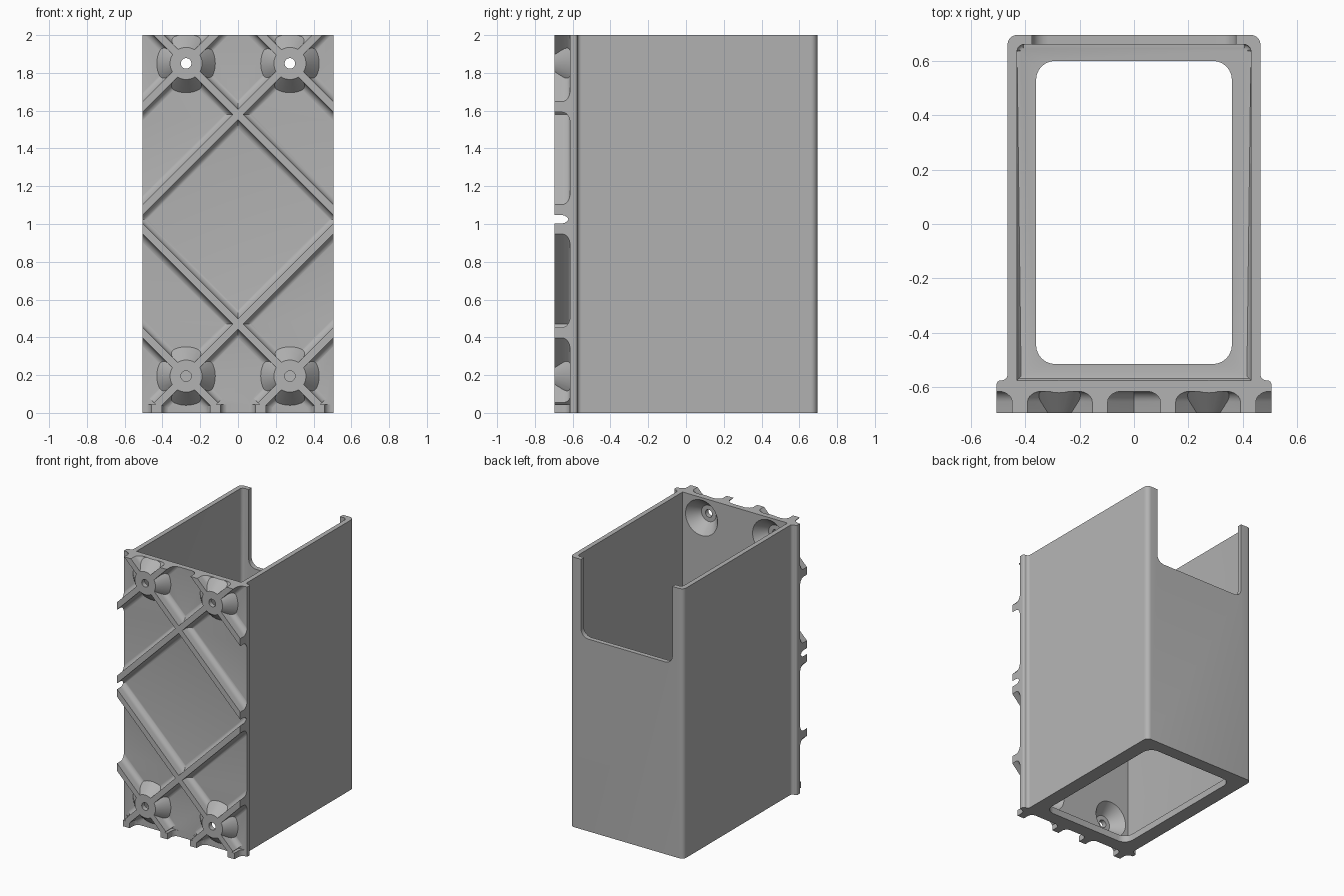
import bpy, bmesh, math
from mathutils import Vector, Matrix

cube = bpy.data.objects.get("Cube")
if cube:
    bpy.data.objects.remove(cube, do_unlink=True)

W, H = 0.505, 2.0             # half width of front plate, total height
PLATE, RIDGE = -0.615, -0.695  # plate face and rib crest

grey = bpy.data.materials.new("plain grey")
grey.use_nodes = True
grey.diffuse_color = (0.45, 0.45, 0.45, 1)
grey.node_tree.nodes["Principled BSDF"].inputs["Base Color"].default_value = grey.diffuse_color


def fillet(corners, steps=6):
    """Round each (x, y, radius) corner of an outline."""
    out = []
    for i, (x, y, r) in enumerate(corners):
        p = Vector((x, y))
        if r == 0:
            out.append(p)
            continue
        a = (Vector(corners[i - 1][:2]) - p).normalized()
        b = (Vector(corners[(i + 1) % len(corners)][:2]) - p).normalized()
        half = a.angle(b) / 2
        centre = p + (a + b).normalized() * r / math.sin(half)
        start = p + a * r / math.tan(half) - centre
        end = p + b * r / math.tan(half) - centre
        for k in range(steps + 1):
            t = k / steps
            sweep = math.pi - 2 * half
            arc = (start * math.sin((1 - t) * sweep) + end * math.sin(t * sweep)) / math.sin(sweep)
            out.append(centre + arc)
    return out


def rounded_rect(x0, x1, y0, y1, r0, r1):
    return fillet([(x0, y0, r0), (x1, y0, r0), (x1, y1, r1), (x0, y1, r1)])


def prism(bm, outline, place, lo, hi):
    """Extrude an outline from lo to hi, with place(u, v, w) giving the position."""
    low = [bm.verts.new(place(p.x, p.y, lo)) for p in outline]
    high = [bm.verts.new(place(p.x, p.y, hi)) for p in outline]
    bm.faces.new(low)
    bm.faces.new(high)
    for i in range(len(low)):
        bm.faces.new((low[i - 1], low[i], high[i], high[i - 1]))


def cone(bm, x, z, r_in, y_in, r_out, y_out):
    """Cone along y, wide end towards the inside."""
    m = Matrix.Translation((x, (y_in + y_out) / 2, z)) @ Matrix.Rotation(math.pi / 2, 4, 'X')
    bmesh.ops.create_cone(bm, cap_ends=True, segments=48, radius1=r_in, radius2=r_out,
                          depth=y_in - y_out, matrix=m)


def clip(bm):
    """Trim to the outline of the front plate and close the cuts."""
    for co, no in (((W, 0, 0), (1, 0, 0)), ((-W, 0, 0), (-1, 0, 0)),
                   ((0, 0, H), (0, 0, 1)), ((0, 0, 0), (0, 0, -1))):
        bmesh.ops.bisect_plane(bm, geom=bm.verts[:] + bm.edges[:] + bm.faces[:],
                               plane_co=co, plane_no=no, clear_outer=True)
        edges = [e for e in bm.edges if e.is_boundary]
        if edges:
            bmesh.ops.holes_fill(bm, edges=edges, sides=0)


def finish(bm, name):
    bmesh.ops.recalc_face_normals(bm, faces=bm.faces[:])
    mesh = bpy.data.meshes.new(name)
    bm.to_mesh(mesh)
    bm.free()
    ob = bpy.data.objects.new(name, mesh)
    bpy.context.collection.objects.link(ob)
    mesh.materials.append(grey)
    return ob


def combine(target, other, operation):
    mod = target.modifiers.new(operation.lower(), 'BOOLEAN')
    mod.operation, mod.object, mod.solver, mod.use_self = operation, other, 'EXACT', True
    bpy.context.view_layer.objects.active = target
    bpy.ops.object.modifier_apply(modifier=mod.name)
    bpy.data.objects.remove(other, do_unlink=True)


def upright(u, v, w):
    return Vector((u, v, w))


def facing(u, v, w):
    return Vector((u, w, v))


# Box shell with the wider front plate
bm = bmesh.new()
half = [(W, PLATE, 0), (W, -0.575, 0.015), (0.465, -0.575, 0.022), (0.465, 0.695, 0.035)]
prism(bm, fillet(half + [(-x, y, r) for x, y, r in reversed(half)]), upright, 0, H)
body = finish(bm, "box_holder")

# Cavity, with a small slope where wall meets floor
bm = bmesh.new()
prism(bm, rounded_rect(-0.43, 0.43, -0.575, 0.66, 0, 0.025), upright, 0.05, H + 0.1)
floor_edges = [e for e in bm.edges if all(v.co.z < 0.1 for v in e.verts)]
bmesh.ops.bevel(bm, geom=floor_edges, offset=0.015, segments=3, profile=0.5, affect='EDGES')
combine(body, finish(bm, "cavity_cutter"), 'DIFFERENCE')

# Floor opening
bm = bmesh.new()
prism(bm, rounded_rect(-0.36, 0.36, -0.515, 0.6, 0.07, 0.07), upright, -0.1, 0.3)
combine(body, finish(bm, "floor_cutter"), 'DIFFERENCE')

# Notch in the back wall
bm = bmesh.new()
prism(bm, rounded_rect(-0.375, 0.375, 1.425, H + 0.2, 0.06, 0), facing, 0.5, 0.9)
combine(body, finish(bm, "notch_cutter"), 'DIFFERENCE')

# Diagonal ribs with flared feet, mirrored left to right
ribs = [((0.65, 0.93), (-0.55, 2.13)), ((0.65, 1.475), (0.0, 2.125)),
        ((0.65, 1.12), (-0.43, 0.04)), ((0.65, 0.57), (0.12, 0.04)),
        ((0.43, 0.045), (0.43, -0.1)), ((0.12, 0.045), (0.12, -0.1))]
for a, b in ribs:
    for side in (1, -1):
        start, end = Vector((a[0] * side, a[1])), Vector((b[0] * side, b[1]))
        along = (end - start).normalized()
        across = Vector((-along.y, along.x))
        top = 0.028 if a[0] == b[0] else 0.02
        foot = top + 0.041
        section = [(foot, -0.02, 0), (foot, -0.001, 0), (top, -0.001, 0.04), (top, PLATE - RIDGE, 0)]
        section += [(-u, v, r) for u, v, r in reversed(section)]

        def place(u, v, w):
            p = start + along * w + across * u
            return Vector((p.x, PLATE - v, p.y))

        bm = bmesh.new()
        prism(bm, fillet(section), place, 0, (end - start).length)
        clip(bm)
        combine(body, finish(bm, "rib"), 'UNION')

# Conical screw bosses, hollow from the inside
spots = [(x, z) for x in (-0.275, 0.275) for z in (0.195, 1.85)]
for x, z in spots:
    bm = bmesh.new()
    cone(bm, x, z, 0.168, -0.6, 0.085, RIDGE)
    clip(bm)
    combine(body, finish(bm, "boss"), 'UNION')
for x, z in spots:
    for r_in, y_in, r_out, y_out in ((0.14, -0.565, 0.06, -0.66), (0.028, -0.6, 0.028, -0.75)):
        bm = bmesh.new()
        cone(bm, x, z, r_in, y_in, r_out, y_out)
        combine(body, finish(bm, "recess_cutter"), 'DIFFERENCE')

bpy.ops.object.select_all(action='DESELECT')
body.select_set(True)
bpy.context.view_layer.objects.active = body
bpy.ops.object.shade_smooth_by_angle(angle=math.radians(30))
